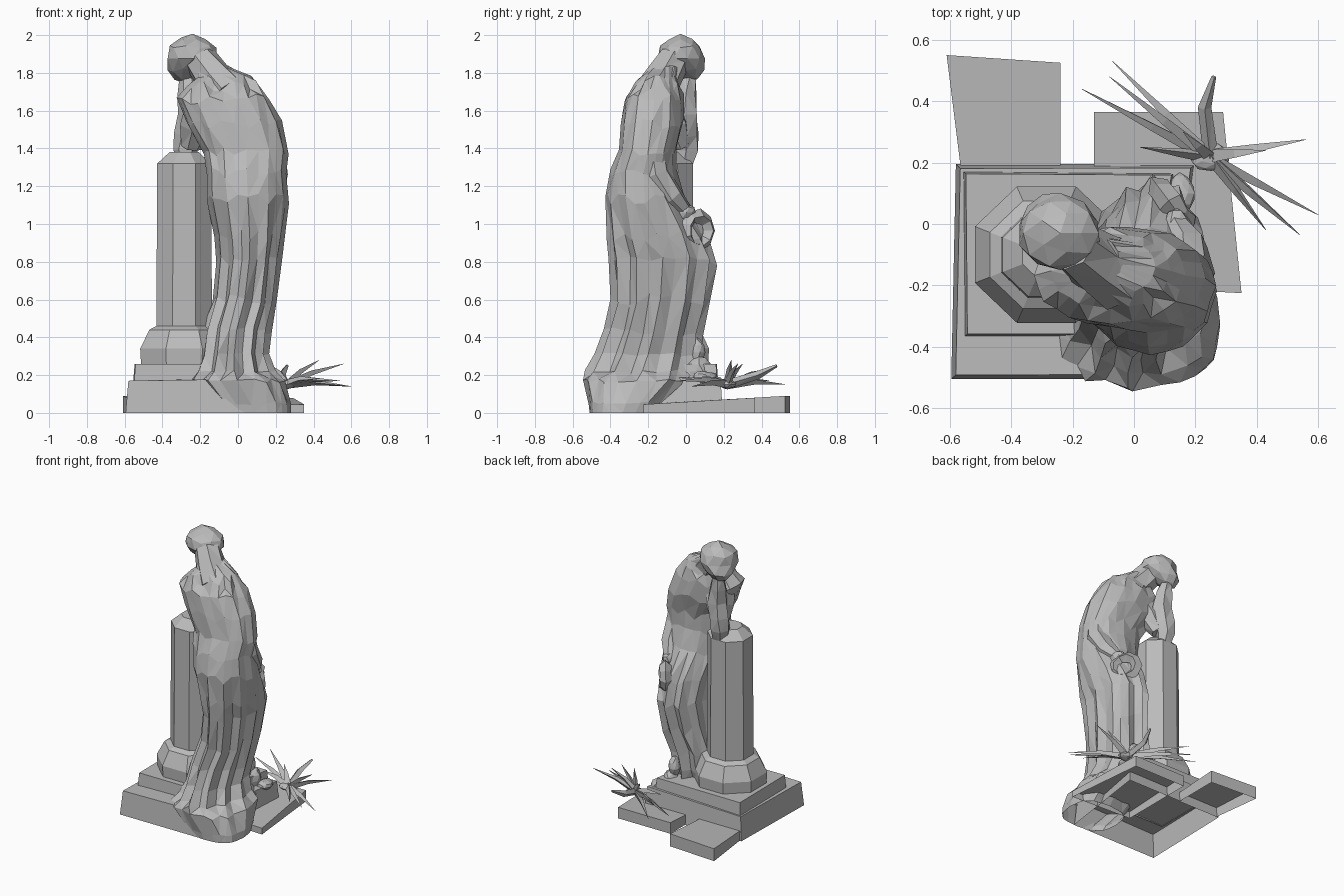
import bpy, bmesh, math, random
from mathutils import Vector

random.seed(4)
if "Cube" in bpy.data.objects:
    bpy.data.objects.remove(bpy.data.objects["Cube"])

stone = bpy.data.materials.new("grey stone")
stone.use_nodes = True
GREY = (0.5, 0.5, 0.5, 1)
stone.diffuse_color = GREY
stone.node_tree.nodes["Principled BSDF"].inputs["Base Color"].default_value = GREY


def finish(name, bm, closed=True):
    if closed:
        bmesh.ops.recalc_face_normals(bm, faces=bm.faces)
    mesh = bpy.data.meshes.new(name)
    bm.to_mesh(mesh)
    bm.free()
    mesh.materials.append(stone)
    obj = bpy.data.objects.new(name, mesh)
    bpy.context.collection.objects.link(obj)
    return obj


def skin(name, rings, open_bottom=False):
    """Join rings of points into a faceted skin."""
    bm = bmesh.new()
    loops = [[bm.verts.new(p) for p in ring] for ring in rings]
    n = len(loops[0])
    for low, high in zip(loops, loops[1:]):
        for i in range(n):
            j = (i + 1) % n
            bm.faces.new((low[i], low[j], high[j], high[i]))
    if not open_bottom:
        bm.faces.new(loops[0][::-1])
    bm.faces.new(loops[-1])
    bmesh.ops.triangulate(bm, faces=bm.faces, quad_method='SHORT_EDGE')
    return finish(name, bm)


def drape(name, sections, n):
    """Loft ovals (z, x0, x1, y0, y1, fold): squarish hem, round skirt, broad shoulders."""
    pleat = [random.uniform(0.5, 1.1) if i % 2 else random.uniform(0, 0.25) for i in range(n)]
    for i in range(0, n, n // 4):
        pleat[i] = 0
    rings = []
    for z, x0, x1, y0, y1, fold in sections:
        power = 0.7 if z < 0.2 else 1 if z < 1.2 else 0.88
        wobble = 0.03 if 0.4 < z < 1.75 else 0.01 * (z > 0)
        ring = []
        for i in range(n):
            a = math.tau * i / n
            c, s = math.cos(a), math.sin(a)
            r = 1 - fold * pleat[i] * random.uniform(0.7, 1.2)
            x = math.copysign(abs(c) ** power, c) * r
            y = math.copysign(abs(s) ** power, s) * r
            ring.append(((x0 + x1) / 2 + x * (x1 - x0) / 2,
                         (y0 + y1) / 2 + y * (y1 - y0) / 2,
                         z + random.uniform(-wobble, wobble)))
        rings.append(ring)
    return skin(name, rings, open_bottom=True)


def tube(name, path, n=6, jitter=0.0):
    """Faceted limb along points (x, y, z, radius)."""
    pts = [Vector(p[:3]) for p in path]
    rings = []
    for k, p in enumerate(pts):
        t = pts[min(k + 1, len(pts) - 1)] - pts[max(k - 1, 0)]
        q = Vector((0, 0, 1)).rotation_difference(t)
        ring = []
        for i in range(n):
            a = math.tau * i / n
            r = path[k][3] * random.uniform(1 - jitter, 1 + jitter)
            ring.append(p + q @ Vector((math.cos(a) * r, math.sin(a) * r, 0)))
        rings.append(ring)
    return skin(name, rings)


def slab(name, corners, z0, tops, inset=0.0):
    """Open-bottomed slab; tops gives the height at each corner."""
    bm = bmesh.new()
    mid = sum((Vector(c) for c in corners), Vector((0, 0))) / len(corners)
    low = [bm.verts.new((x, y, z0)) for x, y in corners]
    high = []
    for c, z in zip(corners, tops):
        d = mid - Vector(c)
        x, y = Vector(c) + d.normalized() * inset
        high.append(bm.verts.new((x, y, z)))
    n = len(corners)
    for i in range(n):
        j = (i + 1) % n
        bm.faces.new((low[i], low[j], high[j], high[i]))
    bm.faces.new(high)
    return finish(name, bm, closed=False)


def lump(name, centre, size, jitter, lean=(0, 0)):
    """Rough stone ball; lean shifts its lower half sideways."""
    bm = bmesh.new()
    bmesh.ops.create_icosphere(bm, subdivisions=2, radius=1)
    for v in bm.verts:
        v.co *= random.uniform(1 - jitter, 1 + jitter * 0.4)
        drop = max(0, -v.co.z)
        v.co = Vector(centre) + Vector((v.co.x * size[0] * (1 - 0.3 * drop) + lean[0] * drop,
                                        v.co.y * size[1] * (1 - 0.3 * drop) + lean[1] * drop,
                                        v.co.z * size[2]))
    return finish(name, bm)


# Stepped base and ground slabs
slab("base_block", [(-.595, -.505), (.1, -.505), (.2, .195), (-.58, .195)], 0, [.17, .18, .19, .17], .02)
slab("plinth_step", [(-.55, -.365), (.05, -.365), (.13, .165), (-.555, .17)], .165, [.26] * 4, .01)
slab("rear_slab", [(-.565, .19), (-.24, .19), (-.24, .525), (-.61, .55)], 0, [.07, .07, .09, .09])
slab("side_slab", [(-.13, -.2), (.35, -.225), (.29, .365), (-.13, .365)], 0, [.05, .045, .08, .08])

# Eight-sided column with its moulded foot and shallow cap
rings = []
for z, r in [(.25, .235), (.34, .24), (.44, .19), (.46, .152), (1.32, .147), (1.38, .08)]:
    rings.append([(-.285 + r * math.cos(math.tau * (i + .5) / 8) * 1.05,
                   -.1 + r * math.sin(math.tau * (i + .5) / 8), z) for i in range(8)])
skin("column", rings)

# Robe: hem spilling over the base, pleated skirt, bent torso
drape("robe", [
    (0, -.12, .28, -.51, -.16, .03),
    (.05, -.14, .28, -.515, -.12, .04),
    (.17, -.26, .25, -.545, .02, .1),
    (.22, -.24, .2, -.535, .075, .2),
    (.31, -.205, .165, -.485, .085, .22),
    (.43, -.19, .178, -.435, .09, .22),
    (.6, -.135, .207, -.4, .13, .2),
    (.8, -.115, .235, -.41, .165, .16),
    (.94, -.125, .25, -.42, .11, .1),
    (1.13, -.165, .27, -.427, -.01, .05),
    (1.27, -.165, .255, -.4, -.05, .05),
    (1.39, -.18, .268, -.355, -.05, .05),
    (1.53, -.27, .233, -.345, -.01, .05),
    (1.66, -.325, .168, -.325, -.01, .05),
    (1.73, -.27, .12, -.275, -.03, .05),
    (1.78, -.22, .07, -.23, -.05, .03),
    (1.83, -.23, -.05, -.18, -.04, 0)], 24)

# Bowed head, neck and the sleeved arm propped on the column
lump("head", (-.24, -.03, 1.875), (.138, .133, .13), .1, (-.05, .06))
tube("neck", [(-.05, -.17, 1.69, .12), (-.13, -.12, 1.78, .1), (-.2, -.07, 1.87, .09)], 7, .06)
tube("propped_forearm", [(-.27, -.01, 1.32, .05), (-.28, .0, 1.39, .07), (-.265, .0, 1.47, .07),
                         (-.25, -.01, 1.58, .07), (-.26, .0, 1.69, .06), (-.27, .02, 1.78, .04)], 6, .12)
tube("propped_sleeve", [(-.25, -.03, 1.41, .06), (-.22, -.07, 1.52, .09), (-.19, -.13, 1.64, .09)], 7, .1)

# Hanging arm, hand and wreath
tube("hanging_arm", [(.13, .0, 1.06, .04), (.17, -.08, 1.14, .07), (.18, -.16, 1.26, .08),
                     (.16, -.19, 1.45, .075), (.09, -.2, 1.62, .07)], 7, .08)
lump("hand", (.14, -.02, 1.06), (.05, .075, .055), .15)
bm = bmesh.new()
SEG, SIDES = 9, 4
loops = []
for i in range(SEG):
    a = math.tau * i / SEG
    thick = random.uniform(.03, .044)
    loop = []
    for j in range(SIDES):
        b = math.tau * j / SIDES
        r = .078 + thick * math.cos(b)
        out, side = r * math.cos(a), thick * math.sin(b)
        loop.append(bm.verts.new((.125 - .6 * out + .8 * side,
                                  .06 + .8 * out + .6 * side, .965 + r * math.sin(a))))
    loops.append(loop)
for i in range(SEG):
    p, q = loops[i], loops[(i + 1) % SEG]
    for j in range(SIDES):
        k = (j + 1) % SIDES
        bm.faces.new((p[j], p[k], q[k], q[j]))
bmesh.ops.triangulate(bm, faces=bm.faces)
finish("wreath", bm)

# Foot and loose stone beside the robe
lump("foot", (.07, .07, .22), (.06, .07, .08), .12)
lump("foot_cloth", (.05, .06, .32), (.04, .045, .08), .15)
lump("loose_stone", (.15, .1, .185), (.05, .07, .04), .15)

# Spiky plant: thin blades fanning from one crown
CROWN = Vector((.25, .22, .15))
tips = [(-.17, .44, .17), (-.07, .53, .15), (-.08, .48, .24), (.02, .25, .2), (.56, .275, .26),
        (.6, .03, .14), (.54, -.035, .17), (.43, -.02, .18), (.43, .24, .28), (.16, .3, .26)]
for k, tip in enumerate(tips):
    t = Vector(tip)
    m = CROWN.lerp(t, .45) + Vector((0, 0, .015))
    tube(f"plant_blade_{k + 1}", [(*CROWN, .025), (*m, .016), (*t, .001)], 3)
tube("plant_broad_leaf", [(*CROWN, .025), (.23, .38, .2, .022), (.26, .48, .25, .008)], 4)
lump("plant_crown", CROWN, (.07, .05, .025), .15)
